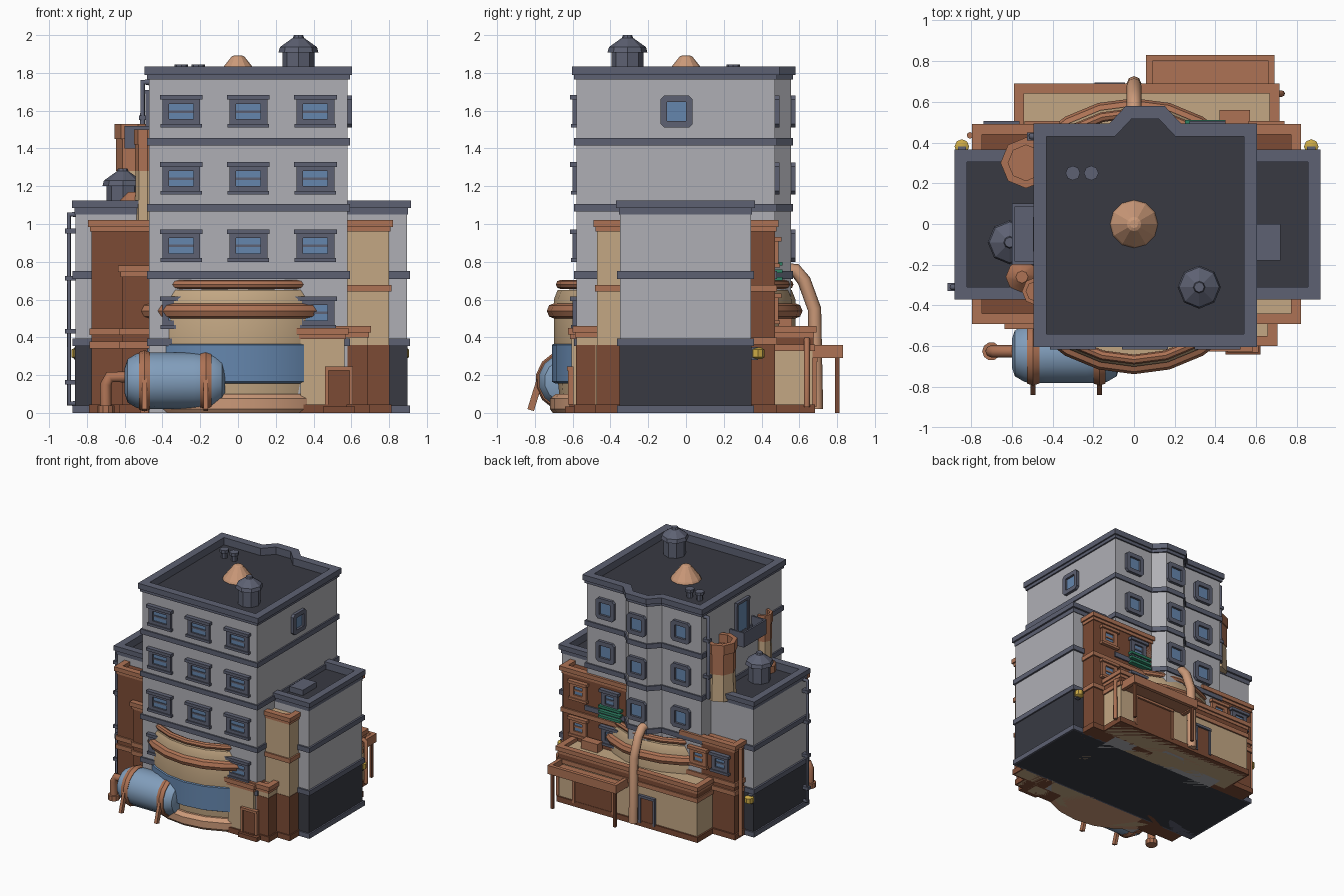
import bpy, bmesh, math
from mathutils import Matrix, Vector

if "Cube" in bpy.data.objects:
    bpy.data.objects.remove(bpy.data.objects["Cube"])

COL = dict(wall=(.43, .43, .46), trim=(.11, .12, .17), dark=(.04, .042, .055), brick=(.2, .07, .035),
           copper=(.42, .17, .09), tan=(.55, .39, .23), blue=(.13, .24, .42), tank=(.22, .34, .5),
           green=(.03, .22, .13), yellow=(.6, .4, .06), cone=(.6, .32, .19))
MAT = {}
for k, c in COL.items():
    MAT[k] = bpy.data.materials.new(k)
    MAT[k].diffuse_color = (*c, 1)

def finish(name, bm, mat, smooth=False):
    bmesh.ops.recalc_face_normals(bm, faces=bm.faces)
    me = bpy.data.meshes.new(name)
    bm.to_mesh(me); bm.free()
    ob = bpy.data.objects.new(name, me)
    bpy.context.collection.objects.link(ob)
    me.materials.append(MAT[mat])
    if smooth:
        bpy.ops.object.select_all(action='DESELECT')
        ob.select_set(True)
        bpy.context.view_layer.objects.active = ob
        bpy.ops.object.shade_smooth_by_angle(angle=math.radians(35))
    return ob

def boxes(name, items, mat, M=Matrix()):
    bm = bmesh.new()
    for x0, x1, y0, y1, z0, z1 in items:
        m = Matrix.Translation(((x0+x1)/2, (y0+y1)/2, (z0+z1)/2)) @ Matrix.Diagonal((x1-x0, y1-y0, z1-z0, 1))
        bmesh.ops.create_cube(bm, size=1, matrix=M @ m)
    return finish(name, bm, mat)

def rect(x0, x1, y0, y1):
    return [(x0, y0), (x1, y0), (x1, y1), (x0, y1)]

def grow(pts, d):
    out = []
    for i, p in enumerate(pts):
        a, b, c = Vector(pts[i-1]), Vector(p), Vector(pts[(i+1) % len(pts)])
        n1, n2 = [Vector((v.y, -v.x)).normalized() for v in (b-a, c-b)]
        out.append(tuple(b + (n1+n2) * d / (1+n1.dot(n2))))
    return out

def prism(name, pts, z0, z1, mat, inner=None, M=Matrix()):
    bm = bmesh.new()
    loop = lambda ps, z: [bm.verts.new(M @ Vector((x, y, z))) for x, y in ps]
    rings = [loop(pts, z0), loop(pts, z1)]
    if inner:
        rings += [loop(inner, z1), loop(inner, z0)]
    else:
        bm.faces.new(rings[0]); bm.faces.new(rings[1])
    n, k = len(pts), len(rings)
    for j in range(k if inner else 1):
        a, b = rings[j], rings[(j+1) % k]
        for i in range(n):
            bm.faces.new((a[i], a[(i+1) % n], b[(i+1) % n], b[i]))
    return finish(name, bm, mat)

def lathe(name, prof, n, loc, mat, axis='Z', closed=False, smooth=True):
    M = Matrix.Translation(loc) @ (Matrix.Rotation(math.pi/2, 4, 'Y') if axis == 'X' else Matrix())
    bm = bmesh.new()
    rings = [[bm.verts.new(M @ Vector((r*math.cos(t), r*math.sin(t), z)))
              for t in (2*math.pi*i/n for i in range(n))] for r, z in prof]
    for j in range(len(rings) if closed else len(rings)-1):
        a, b = rings[j], rings[(j+1) % len(rings)]
        for i in range(n):
            bm.faces.new((a[i], a[(i+1) % n], b[(i+1) % n], b[i]))
    if not closed:
        bm.faces.new(rings[0]); bm.faces.new(rings[-1])
    return finish(name, bm, mat, smooth)

def pipe(name, pts, r, mat):
    cu = bpy.data.curves.new(name, 'CURVE')
    cu.dimensions, cu.bevel_depth, cu.bevel_resolution, cu.use_fill_caps = '3D', r, 2, True
    s = cu.splines.new('POLY')
    s.points.add(len(pts)-1)
    for p, c in zip(s.points, pts):
        p.co = (*c, 1)
    ob = bpy.data.objects.new(name, cu)
    bpy.context.collection.objects.link(ob)
    cu.materials.append(MAT[mat])

def facing(x, y, z, deg):
    return Matrix.Translation((x, y, z)) @ Matrix.Rotation(math.radians(deg), 4, 'Z')

def wide_window(name, x, y, z, deg, w=.2, h=.15, mat='trim'):
    M, a, b, t = facing(x, y, z, deg), w/2, h/2, .035
    boxes(name+'_frame', [(-a, -a+t, -.02, .01, -b, b), (a-t, a, -.02, .01, -b, b), (-a, a, -.02, .01, b-t, b),
          (-a, a, -.02, .01, -b, -b+t), (-a, a, -.012, .01, -.007, .007),
          (-a-.013, a+.013, -.035, .01, b-.012, b+.012), (-a-.01, a+.01, -.028, .01, -b-.01, -b+.01)], mat, M)
    boxes(name+'_glass', [(-a+.02, a-.02, -.006, .01, -b+.02, b-.02)], 'blue', M)

def square_window(name, x, y, z, deg, w=.17, h=.17, mat='trim'):
    M = facing(x, y, z, deg) @ Matrix.Rotation(math.pi/2, 4, 'X')
    a, b, c = w/2, h/2, .02
    o = [(-a+c, -b), (a-c, -b), (a, -b+c), (a, b-c), (a-c, b), (-a+c, b), (-a, b-c), (-a, -b+c)]
    prism(name+'_frame', o, -.01, .024, mat, grow(o, -.035))
    bpy.data.objects[name+'_frame'].matrix_world = M
    prism(name+'_glass', grow(o, -.03), -.01, .006, 'blue', M=M)

def door(name, x, y, z, deg, w, h, mat='brick', frame='copper'):
    M, a = facing(x, y, z, deg), w/2
    boxes(name+'_frame', [(-a-.02, -a, -.02, .01, 0, h), (a, a+.02, -.02, .01, 0, h),
                          (-a-.02, a+.02, -.025, .01, h, h+.02)], frame, M)
    boxes(name+'_leaf', [(-a, a, -.01, .01, 0, h)], mat, M)

# Main tower with back bay, storey bands and parapet
tower = [(-.47, -.58), (.58, -.58), (.58, .47), (.22, .47), (.14, .555), (-.03, .555), (-.11, .47), (-.47, .47)]
prism('tower_walls', tower, 0, 1.765, 'wall')
prism('tower_roof', grow(tower, -.03), 1.76, 1.775, 'dark')
for i, z in enumerate((.375, .73, 1.085, 1.435)):
    prism(f'tower_band_{i}', grow(tower, .012), z-.02, z+.02, 'trim')
prism('tower_cornice', grow(tower, .012), 1.765, 1.795, 'trim', grow(tower, -.04))
prism('tower_parapet', grow(tower, .024), 1.79, 1.835, 'trim', grow(tower, -.04))

# Side wings
wing = rect(-.86, .895, -.35, .345)
prism('wing_walls', wing, .36, 1.06, 'wall')
prism('wing_base', grow(wing, .003), 0, .37, 'dark')
prism('wing_roof', grow(wing, -.02), 1.055, 1.065, 'dark')
prism('wing_plinth', grow(wing, .015), 0, .04, 'trim')
for i, z in enumerate((.375, .73)):
    prism(f'wing_band_{i}', grow(wing, .015), z-.02, z+.02, 'trim')
prism('wing_parapet', grow(wing, .02), 1.085, 1.125, 'trim', grow(wing, -.04))
prism('wing_parapet_base', grow(wing, .005), 1.05, 1.09, 'trim', grow(wing, -.04))
boxes('wing_roof_hatch', [(.6, .72, -.18, 0, 1.06, 1.11)], 'trim')

# Brick and plaster annexes: body, plinth, bands and cap
def annex(name, x0, x1, y0, y1, top, mat, bands=()):
    p = rect(x0, x1, y0, y1)
    prism(name+'_body', p, 0, top-.03, mat)
    prism(name+'_plinth', grow(p, .013), 0, .045, 'brick')
    for i, z in enumerate(bands):
        prism(f'{name}_band_{i}', grow(p, .012), z-.018, z+.018, 'copper')
    prism(name+'_frieze', grow(p, .008), top-.06, top-.03, 'copper')
    prism(name+'_cap', grow(p, .02), top-.035, top, 'copper', grow(p, -.03))

annex('front_left_tall', -.775, -.4, -.47, -.3, 1.02, 'brick', (.36, .43))
annex('front_left_mid', -.615, -.45, -.495, -.3, .78, 'brick', (.36, .43))
annex('front_right_tall', .5, .8, -.47, -.3, 1.02, 'tan', (.66,))
prism('front_right_brick_base', rect(.5, .803, -.473, -.3), 0, .36, 'brick')
annex('front_right_pier', .5, .685, -.58, -.4, .46, 'tan')
boxes('front_right_pier_brick', [(.58, .688, -.583, -.48, 0, .36)], 'brick')
annex('front_entry', .33, .565, -.605, -.5, .45, 'tan')
annex('back_right_tall', .2, .8, .3, .47, 1.02, 'brick', (.38, .66))
annex('back_left_mid', -.775, -.3, .3, .47, .78, 'brick', (.38, .45))
annex('back_low', -.57, .695, .4, .67, .46, 'tan', (.345,))
boxes('back_low_brick', [(-.573, .698, .42, .674, .36, .42)], 'brick')
boxes('back_low_roof_box', [(.42, .57, .49, .56, .43, .5)], 'copper')

# Round hall breaking through front and back
C = (0, -.06, 0)
lathe('hall_drum', [(.6, 0), (.64, .36), (.64, .6), (.62, .65), (.3, .66)], 24, C, 'tan')
lathe('hall_plinth', [(.645, 0), (.66, .02), (.66, .075), (.63, .1)], 24, C, 'cone')
lathe('hall_blue_band', [(.63, .155), (.65, .165), (.65, .36), (.63, .37)], 24, C, 'blue')
def ring(name, R, z, r):
    lathe(name, [(R+r*math.cos(t), z+r*math.sin(t)) for t in (i*math.pi/4 for i in range(8))],
          24, C, 'copper', closed=True)
ring('hall_ring_lower', .635, .54, .042)
ring('hall_ring_upper', .605, .68, .024)

# Tower and annex windows
for i, x in enumerate((-.3, .055, .41)):
    for j, z in enumerate((.885, 1.24, 1.595)):
        wide_window(f'front_window_{i}_{j}', x, -.58, z, 0)
    if i != 1:
        wide_window(f'front_window_{i}_low', x, -.58, .53, 0)
for i, (x, y) in enumerate(((-.29, .47), (.055, .555), (.4, .47))):
    for j, z in enumerate((.885, 1.24, 1.595)):
        if not (i == 2 and j == 0):
            square_window(f'back_window_{i}_{j}', x, y, z, 180)
square_window('right_window', .58, -.05, 1.595, 90)
for i, (x, z) in enumerate(((.36, .85), (.65, .85), (.36, .55), (.65, .55), (-.65, .6), (-.45, .6))):
    wide_window(f'brick_window_{i}', x, .47, z, 180, .15, .14, 'copper' if i % 2 else 'trim')

# Left balcony with its door
boxes('balcony', [(-.6, -.47, -.2, .1, 1.4, 1.425), (-.6, -.585, -.2, .1, 1.42, 1.52),
                  (-.6, -.47, -.2, -.185, 1.42, 1.52), (-.6, -.47, .085, .1, 1.42, 1.52)], 'trim')
door('balcony_door', -.47, -.05, 1.42, -90, .13, .27, 'blue', 'trim')

# Doors, steps and back canopy
door('entry_door', .535, -.605, .045, 0, .11, .18)
boxes('entry_step', [(.45, .62, -.64, -.59, 0, .035)], 'brick')
door('back_door', -.12, .67, .03, 180, .11, .21, 'brick', 'trim')
door('garage_door', .37, .67, .03, 180, .34, .24, 'brick', 'copper')
boxes('canopy', [(.06, .69, .65, .83, .3, .315), (.06, .69, .8, .83, .29, .36),
                 (.06, .09, .65, .83, .29, .36), (.66, .69, .65, .83, .29, .36)], 'copper')
boxes('canopy_posts', [(x, x+.022, .79, .812, 0, .3) for x in (.08, .65)], 'brick')
boxes('green_slats', [(.25, .45, .47, .51, z, z+.02) for z in (.7, .74, .78)], 'green')

# Roof cone and capped vents
lathe('roof_cone', [(.12, 1.77), (.11, 1.79), (.035, 1.885), (.02, 1.892)], 12, (0, 0, 0), 'cone', smooth=False)
def vent(name, x, y, z, s):
    lathe(name, [(.086*s, z), (.086*s, z+.14*s), (.108*s, z+.14*s), (.1*s, z+.17*s),
                 (.03*s, z+.22*s), (.025*s, z+.235*s)], 8, (x, y, 0), 'trim', smooth=False)
vent('roof_vent', .32, -.31, 1.77, .98)
vent('wing_vent', -.61, -.09, 1.06, 1)
for i, x in enumerate((-.3, -.21)):
    lathe(f'roof_stub_{i}', [(.025, 1.77), (.025, 1.815), (.036, 1.82), (.036, 1.845)], 8, (x, .25, 0), 'trim')

# Plastered chimneys on the left wing
def chimney(name, x, y, r, z0, z1, z2):
    lathe(name+'_base', [(r*.95, z0), (r*.88, z1)], 8, (x, y, 0), 'tan')
    lathe(name+'_brick', [(r*.92, z1), (r*.92, z2-.07)], 8, (x, y, 0), 'copper', smooth=False)
    lathe(name+'_rim', [(r*.7, z2-.08), (r, z2-.08), (r, z2), (r*.7, z2)], 8, (x, y, 0), 'copper', closed=True, smooth=False)
chimney('big_chimney', -.53, .3, .125, 1.06, 1.28, 1.53)
chimney('slim_chimney', -.48, -.33, .07, 1.0, 1.28, 1.5)
lathe('copper_pot', [(.08, 1.06), (.08, 1.12), (.03, 1.17)], 8, (-.55, -.26, 0), 'copper')

# Horizontal water tank with straps, legs and feed pipe
T = (-.335, -.635, .17)
lathe('water_tank', [(.07, -.265), (.115, -.25), (.145, -.2), (.15, -.1), (.15, .1), (.145, .2), (.115, .25), (.07, .265)],
      14, T, 'tank', 'X')
for i, x in enumerate((-.495, -.17)):
    lathe(f'tank_strap_{i}', [(.13, -.03), (.152, -.03), (.162, 0), (.152, .03), (.13, .03)], 14, (x, T[1], T[2]),
          'copper', 'X')
    M = Matrix.Translation((x, -.79, .12)) @ Matrix.Rotation(-.3, 4, 'X')
    boxes(f'tank_leg_{i}', [(-.012, .012, -.018, .018, -.11, .1)], 'copper', M)
    boxes(f'tank_back_leg_{i}', [(x-.02, x+.02, -.56, -.52, 0, .15)], 'copper')
pipe('tank_feed_pipe', [(-.7, -.625, .02), (-.7, -.625, .15), (-.68, -.625, .19), (-.58, -.625, .19)], .03, 'copper')
lathe('feed_pipe_flange', [(.045, 0), (.045, .04)], 10, (-.7, -.625, 0), 'copper')

# Downpipes and big back duct
pipe('left_downpipe', [(-.86, -.31, 1.05), (-.895, -.31, 1.05), (-.895, -.31, .05), (-.86, -.31, .05)], .014, 'trim')
pipe('tower_downpipe', [(-.47, .43, 1.75), (-.505, .43, 1.75), (-.505, .43, 1.08)], .016, 'trim')
pipe('back_left_pipe', [(-.805, .435, .75), (-.805, .435, .03)], .016, 'copper')
pipe('back_right_pipe', [(.69, .64, .39), (.725, .64, .37), (.725, .64, .03)], .016, 'copper')
boxes('pipe_clips', [(-.915, -.86, -.33, -.29, z, z+.025) for z in (.15, .42, .7, .95)]
      + [(-.525, -.47, .41, .45, z, z+.025) for z in (1.25, 1.55)], 'trim')
pipe('back_duct', [(0, .5, .76), (0, .58, .755), (0, .625, .7), (0, .68, .55), (0, .69, .02)], .036, 'cone')

# Yellow lamps beside the brick corners
for i, x in enumerate((-.845, .87)):
    lathe(f'lamp_{i}', [(.02, -.03), (.036, -.02), (.036, .02), (.02, .03)], 8, (x, .38, .315), 'yellow')
    boxes(f'lamp_bracket_{i}', [(x-.02, x+.02, .34, .38, .28, .35)], 'trim')

for m in bpy.data.materials:
    if m.users and not m.is_grease_pencil:
        m.use_nodes = True
        m.node_tree.nodes["Principled BSDF"].inputs["Base Color"].default_value = m.diffuse_color
